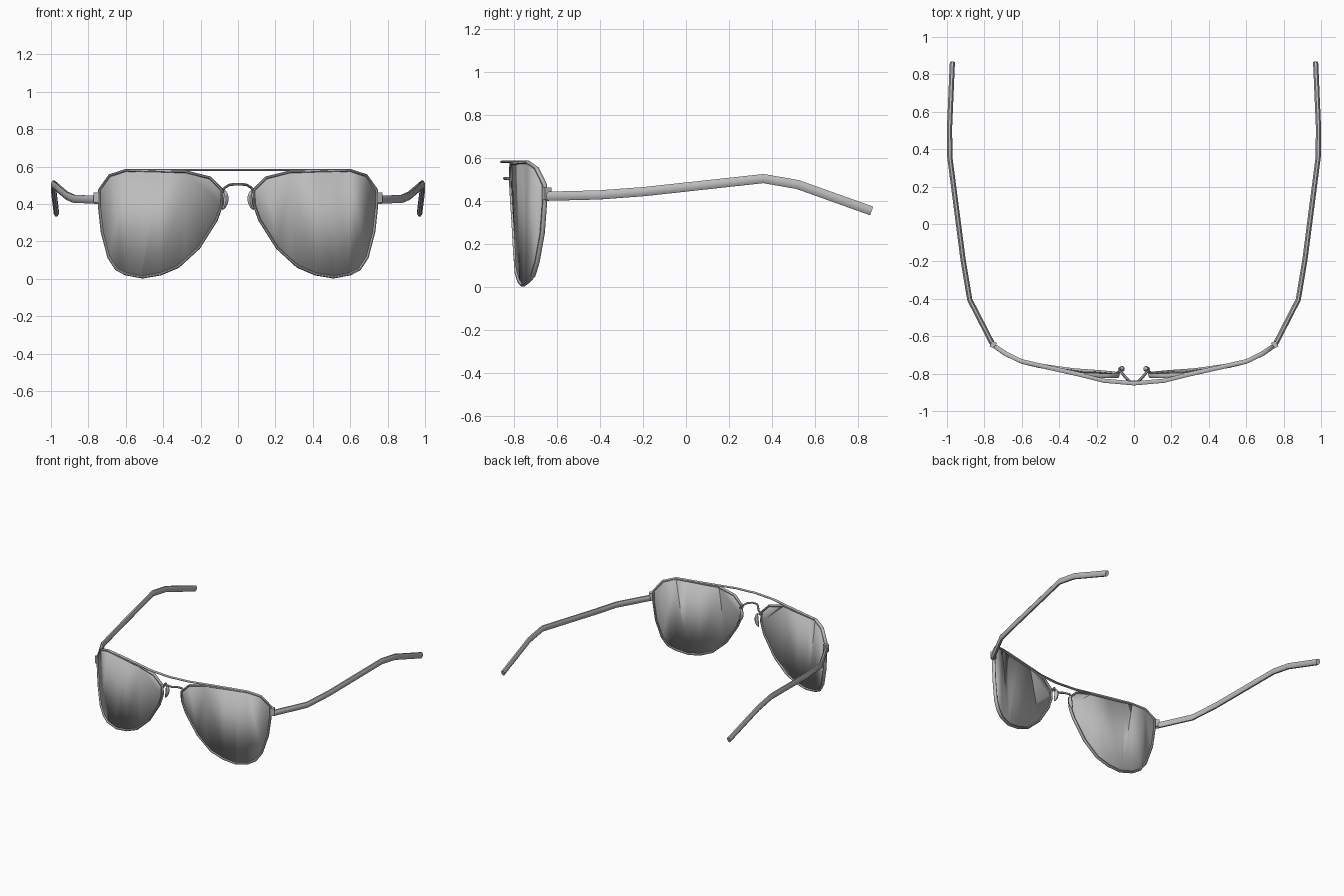
import bpy, bmesh, math
from mathutils import Vector

cube = bpy.data.objects.get("Cube")
if cube:
    bpy.data.objects.remove(cube, do_unlink=True)


def material(name, value):
    m = bpy.data.materials.new(name)
    m.use_nodes = True
    color = (value, value, value, 1)
    m.diffuse_color = color
    m.node_tree.nodes["Principled BSDF"].inputs["Base Color"].default_value = color
    return m


METAL = material("grey metal", 0.5)
GLASS = material("grey lens", 0.5)


def finish(bm, name, mat, mirror=True, angle=40):
    bmesh.ops.recalc_face_normals(bm, faces=bm.faces)
    mesh = bpy.data.meshes.new(name)
    bm.to_mesh(mesh)
    bm.free()
    mesh.materials.append(mat)
    ob = bpy.data.objects.new(name, mesh)
    bpy.context.collection.objects.link(ob)
    if mirror:
        mod = ob.modifiers.new("Mirror", 'MIRROR')
        mod.use_mirror_merge = False
    bpy.ops.object.select_all(action='DESELECT')
    ob.select_set(True)
    bpy.context.view_layer.objects.active = ob
    bpy.ops.object.shade_smooth_by_angle(angle=math.radians(angle))
    return ob


def sweep(name, points, width, height, up, closed=False, mirror=True, sides=8):
    """Elliptical tube along points; up(point) is the direction of its height."""
    pts = [Vector(p) for p in points]
    n = len(pts)
    bm = bmesh.new()
    rings = []
    for i, p in enumerate(pts):
        a = pts[i - 1] if closed or i else p
        b = pts[(i + 1) % n] if closed or i < n - 1 else p
        d1, d2 = (p - a).normalized(), (b - p).normalized()
        t = (d1 + d2).normalized()
        side = up(p).cross(t).normalized()
        top = t.cross(side)
        ring = []
        for k in range(sides):
            w = 2 * math.pi * (k + 0.5) / sides
            ring.append(bm.verts.new(p + side * width * math.cos(w) + top * height * math.sin(w)))
        rings.append(ring)
    for i in range(n if closed else n - 1):
        r, s = rings[i], rings[(i + 1) % n]
        for k in range(sides):
            j = (k + 1) % sides
            bm.faces.new((r[k], r[j], s[j], s[k]))
    if not closed:
        bm.faces.new(rings[0])
        bm.faces.new(rings[-1])
    return finish(bm, name, METAL, mirror)


# Wrap-around curve of the front, seen from above
WRAP = [(0.0, -0.80), (0.28, -0.797), (0.42, -0.775), (0.52, -0.757),
        (0.6, -0.735), (0.69, -0.692), (0.76, -0.643)]


def wrap_y(x, z):
    for (x0, y0), (x1, y1) in zip(WRAP, WRAP[1:]):
        if x <= x1:
            break
    y = y0 + (y1 - y0) * (x - x0) / (x1 - x0)
    return y + 0.04 * max(0, 0.55 - x) * (1 - z / 0.3)


def facing(p):
    slope = (wrap_y(p.x + 0.03, p.z) - wrap_y(p.x - 0.03, p.z)) / 0.06
    return Vector((slope, -1, 0)).normalized()


def upward(p):
    return Vector((0, 0, 1))


OUTLINE = [(0.085, 0.475), (0.15, 0.54), (0.28, 0.573), (0.6, 0.58), (0.685, 0.552),
           (0.74, 0.475), (0.74, 0.39), (0.725, 0.25), (0.69, 0.115), (0.65, 0.053),
           (0.6, 0.026), (0.51, 0.009), (0.415, 0.025), (0.32, 0.065), (0.21, 0.165),
           (0.115, 0.315), (0.085, 0.4)]

# Rims
sweep("rim", [(x, wrap_y(x, z), z) for x, z in OUTLINE], 0.008, 0.013, facing, closed=True)

# Lenses: flat outline, cut into strips and bent to the wrap curve
bm = bmesh.new()
bm.faces.new([bm.verts.new((x, 0, z)) for x, z in OUTLINE])
for x, _ in WRAP[1:-1]:
    bmesh.ops.bisect_plane(bm, geom=bm.verts[:] + bm.edges[:] + bm.faces[:],
                           plane_co=(x, 0, 0), plane_no=(1, 0, 0))
for v in bm.verts:
    v.co.y = wrap_y(v.co.x, v.co.z)
lens = finish(bm, "lens", GLASS)
thick = lens.modifiers.new("Thickness", 'SOLIDIFY')
thick.thickness, thick.offset = 0.006, 0

# Brow bar and bridge
half = [(0.0, -0.852), (0.16, -0.838), (0.3, -0.803), (0.45, -0.768), (0.6, -0.735)]
bar = [(-x, y, 0.582) for x, y in half[:0:-1]] + [(x, y, 0.582) for x, y in half]
sweep("brow_bar", bar, 0.012, 0.006, upward, mirror=False)
half = [(0.02, -0.843, 0.505), (0.045, -0.82, 0.503), (0.07, -0.79, 0.488), (0.088, -0.793, 0.465)]
bridge = [(-x, y, z) for x, y, z in half[::-1]] + half
sweep("bridge", bridge, 0.008, 0.007, lambda p: Vector((0, -0.5, 1)), mirror=False)

# Nose pads with their short arms
bm = bmesh.new()
bmesh.ops.create_uvsphere(bm, u_segments=10, v_segments=8, radius=1)
for v in bm.verts:
    x, y, z = v.co
    v.co = (0.064 + 0.014 * x + 0.012 * z * z - 0.006 * z, -0.775 + 0.016 * y, 0.42 + 0.052 * z)
finish(bm, "nose_pad", METAL)
sweep("pad_arm", [(0.088, -0.8, 0.45), (0.075, -0.775, 0.47), (0.065, -0.772, 0.44)],
      0.005, 0.005, lambda p: Vector((0, -1, 0)))

# Hinges
bm = bmesh.new()
bmesh.ops.create_cube(bm, size=1)
for v in bm.verts:
    x, y, z = v.co
    v.co = (0.752 + 0.024 * x - 0.015 * y, -0.645 + 0.03 * y + 0.012 * x, 0.435 + 0.055 * z)
finish(bm, "hinge", METAL)

# Temple arms
sweep("temple_arm", [(0.752, -0.65, 0.422), (0.878, -0.405, 0.428), (0.914, -0.19, 0.444),
                     (0.985, 0.36, 0.504), (0.986, 0.52, 0.476), (0.972, 0.845, 0.36),
                     (0.971, 0.862, 0.354)],
      0.015, 0.023, upward)
